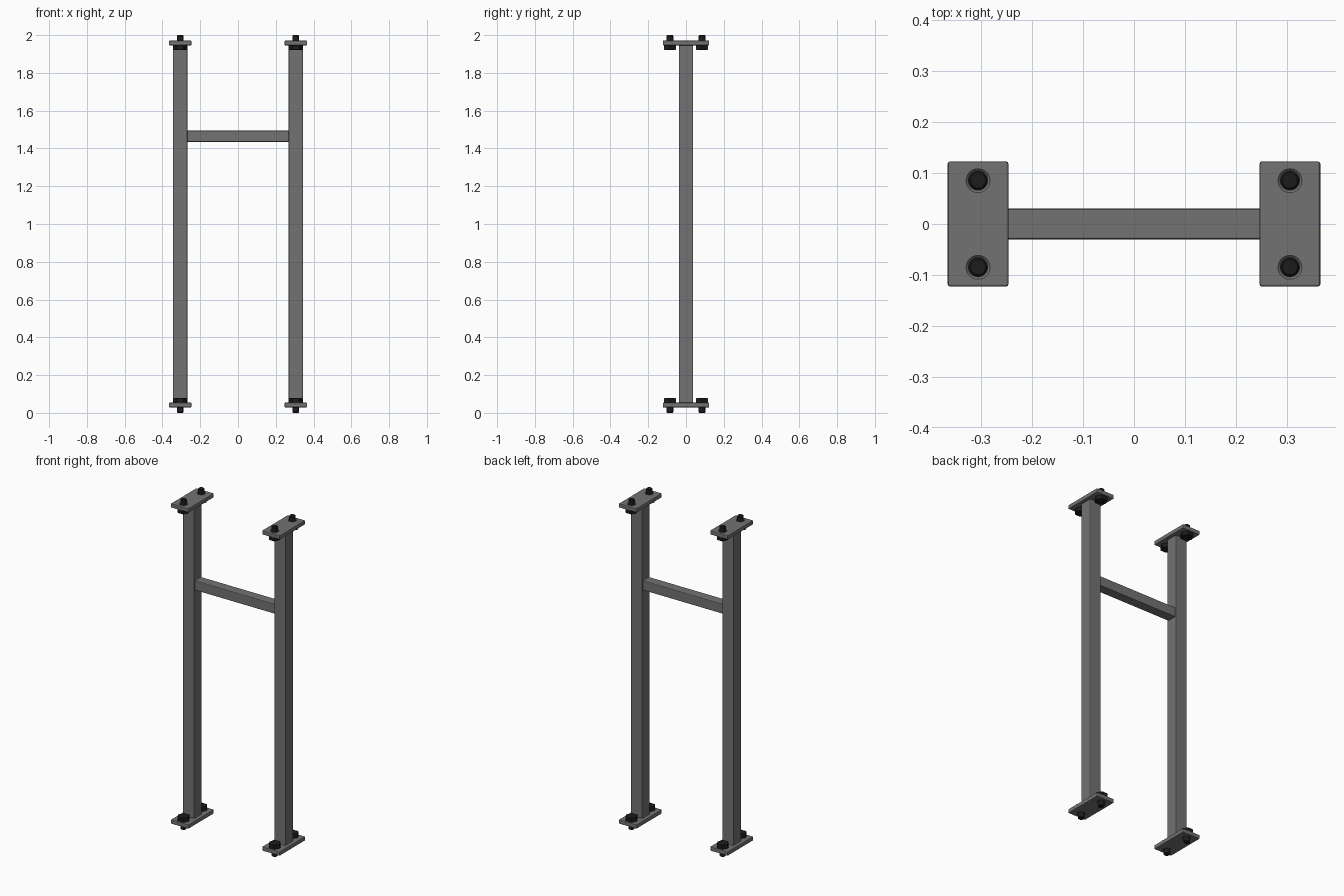
import bpy, bmesh, math
from mathutils import Vector

if "Cube" in bpy.data.objects:
    bpy.data.objects.remove(bpy.data.objects["Cube"])


def material(name, v):
    m = bpy.data.materials.new(name)
    m.diffuse_color = (v, v, v, 1)
    m.use_nodes = True
    m.node_tree.nodes["Principled BSDF"].inputs["Base Color"].default_value = m.diffuse_color
    return m


STEEL = material("grey steel", 0.17)
BLACK = material("black bolt metal", 0.012)


def finish(name, bm, mat):
    bmesh.ops.recalc_face_normals(bm, faces=bm.faces)
    me = bpy.data.meshes.new(name)
    bm.to_mesh(me)
    bm.free()
    ob = bpy.data.objects.new(name, me)
    bpy.context.collection.objects.link(ob)
    if mat:
        me.materials.append(mat)
    return ob


def activate(ob):
    bpy.ops.object.select_all(action='DESELECT')
    ob.select_set(True)
    bpy.context.view_layer.objects.active = ob


def smooth(ob):
    activate(ob)
    bpy.ops.object.shade_smooth_by_angle(angle=math.radians(30))


def bar(name, lo, hi, bevel, axis=None):
    """Box with bevelled edges, only those along one axis if given."""
    bm = bmesh.new()
    bmesh.ops.create_cube(bm, size=1)
    for v in bm.verts:
        v.co = Vector([lo[i] + (hi[i] - lo[i]) * (v.co[i] + 0.5) for i in range(3)])
    edges = [e for e in bm.edges if axis is None
             or abs(e.verts[0].co[axis] - e.verts[1].co[axis]) > 1e-5]
    bmesh.ops.bevel(bm, geom=edges, offset=bevel, segments=2, profile=0.5, affect='EDGES')
    return finish(name, bm, STEEL)


def lathe(bm, x, y, profile, side, n):
    """Closed stack of rings; side -1 is the lower end, +1 mirrors it to the top."""
    rings = []
    for r, z in profile:
        zz = z if side < 0 else 2 - z
        rings.append([bm.verts.new((x + r * math.cos(2 * math.pi * k / n),
                                    y + r * math.sin(2 * math.pi * k / n), zz))
                      for k in range(n)])
    for a, b in zip(rings, rings[1:]):
        for k in range(n):
            bm.faces.new((a[k], a[(k + 1) % n], b[(k + 1) % n], b[k]))
    bm.faces.new(rings[0])
    bm.faces.new(rings[-1])


PX, BY = 0.306, 0.085       # post and bolt offsets
Z0, Z1, Z2 = 0.029, 0.054, 0.079   # plate outer, plate inner, bolt head

# Crossbar between the posts
bar("crossbar", (-PX + 0.034, -0.03, 1.435), (PX - 0.034, 0.03, 1.494), 0.004, 0)

for sx, lr in ((-1, "left"), (1, "right")):
    x = sx * PX
    # Post
    bar(lr + "_post", (x - 0.038, -0.038, Z1 - 0.004),
        (x + 0.038, 0.038, 2 - Z1 + 0.004), 0.004, 2)
    for side, tb in ((-1, "bottom"), (1, "top")):
        # Mounting plate with chamfered bolt holes
        za, zb = (Z0, Z1) if side < 0 else (2 - Z1, 2 - Z0)
        plate = bar(f"{lr}_{tb}_plate", (x - 0.0595, -0.1225, za),
                    (x + 0.0595, 0.1225, zb), 0.004)
        bm = bmesh.new()
        for sy in (-1, 1):
            lathe(bm, x, sy * BY, [(0.0235, Z0 - 0.01), (0.0235, Z0 + 0.001),
                                   (0.0187, Z0 + 0.006), (0.0187, Z1 + 0.01)], side, 32)
        cutter = finish("hole_cutter", bm, None)
        cutter.hide_render = True
        mod = plate.modifiers.new("holes", 'BOOLEAN')
        mod.operation = 'DIFFERENCE'
        mod.solver = 'EXACT'
        mod.object = cutter
        activate(plate)
        bpy.ops.object.modifier_apply(modifier=mod.name)
        bpy.data.objects.remove(cutter)
        # Bolts: hex head on the inner face, shaft through the plate
        for sy, fb in ((-1, "front"), (1, "back")):
            bm = bmesh.new()
            lathe(bm, x, sy * BY, [(0.036, Z1), (0.036, Z2 - 0.003), (0.032, Z2)], side, 6)
            lathe(bm, x, sy * BY, [(0.0145, 0), (0.0178, 0.004), (0.0178, Z1 + 0.002)], side, 32)
            smooth(finish(f"{lr}_{tb}_{fb}_bolt", bm, BLACK))
